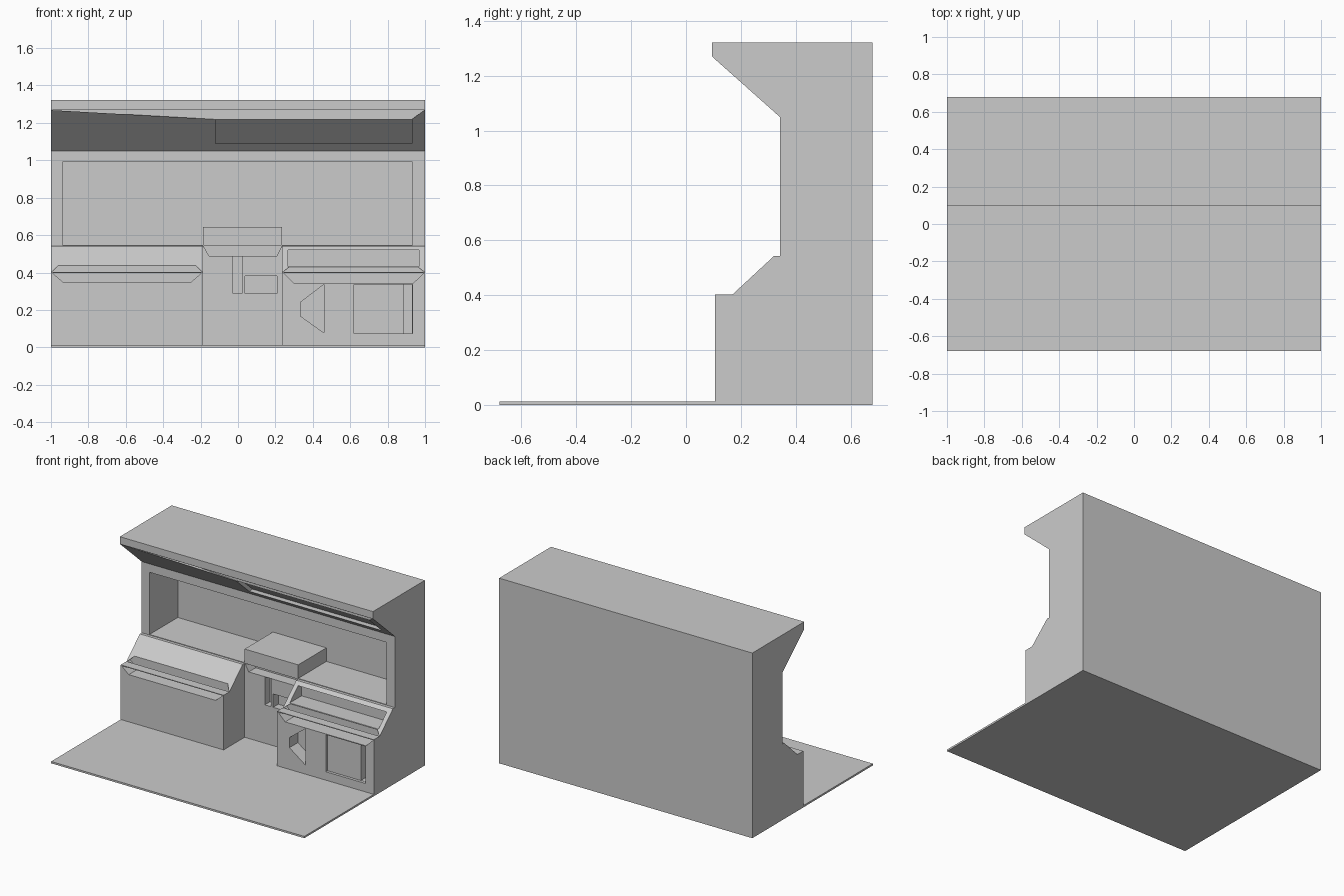
import bpy, bmesh
from mathutils import Vector

if "Cube" in bpy.data.objects:
    bpy.data.objects.remove(bpy.data.objects["Cube"])


def prism(name, pts, lo, hi, axis):
    """Extrude a 2D outline along x (pts = y,z) or along y (pts = x,z)."""
    def place(p, d):
        return (d, p[0], p[1]) if axis == 'x' else (p[0], d, p[1])
    bm = bmesh.new()
    a = [bm.verts.new(place(p, lo)) for p in pts]
    b = [bm.verts.new(place(p, hi)) for p in pts]
    bm.faces.new(a)
    bm.faces.new(b[::-1])
    n = len(pts)
    for i in range(n):
        j = (i + 1) % n
        bm.faces.new((a[i], b[i], b[j], a[j]))
    bmesh.ops.recalc_face_normals(bm, faces=bm.faces)
    me = bpy.data.meshes.new(name)
    bm.to_mesh(me)
    bm.free()
    ob = bpy.data.objects.new(name, me)
    bpy.context.collection.objects.link(ob)
    return ob


def box(name, x0, x1, y0, y1, z0, z1):
    return prism(name, [(x0, z0), (x1, z0), (x1, z1), (x0, z1)], y0, y1, 'y')


def cut(target, cutter):
    cutter.hide_render = True
    mod = target.modifiers.new('cut', 'BOOLEAN')
    mod.operation, mod.solver, mod.object = 'DIFFERENCE', 'EXACT', cutter
    bpy.context.view_layer.objects.active = target
    bpy.ops.object.modifier_apply(modifier=mod.name)
    bpy.data.objects.remove(cutter, do_unlink=True)


# Main wall unit: side profile swept across the full width
profile = [(0.105, 0), (0.105, 0.403), (0.17, 0.403), (0.32, 0.542), (0.342, 0.542),
           (0.342, 1.05), (0.095, 1.27), (0.095, 1.322), (0.68, 1.322), (0.68, 0)]
body = prism('wall_unit', profile, -1, 1, 'x')

# Window bay and knee space between the two consoles
cut(body, box('bay_cut', -0.938, 0.932, 0.25, 0.66, 0.546, 0.99))
cut(body, box('knee_cut', -0.187, 0.236, 0.05, 0.342, 0.013, 0.6))

# Console edge trays: six-sided notch with a thin ledge across it
for side, x0, x1, dz in (('left', -1, -0.187, 0), ('right', 0.236, 1, -0.007)):
    a, b = x0 + 0.003, x1 - 0.003
    hexa = [(a, 0.402), (a + 0.06, 0.35 + dz), (b - 0.06, 0.35 + dz), (b, 0.402),
            (b - 0.035, 0.437 + dz), (a + 0.035, 0.437 + dz)]
    cut(body, prism('tray_cut', hexa, 0.0, 0.207, 'y'))
    box(side + '_console_ledge', x0, x1, 0.105, 0.17, 0.398, 0.403)

# Recessed display in the right console slope
cut(body, box('display_cut', 0.267, 0.968, 0.15, 0.335, 0.433, 0.52))

# Right console front: angled niche, shallow door panel and deep side slot
niche = [(0.46, 0.337), (0.333, 0.24), (0.333, 0.168), (0.46, 0.077)]
cut(body, prism('niche_cut', niche, 0.05, 0.2, 'y'))
cut(body, box('door_cut', 0.62, 0.932, 0.05, 0.125, 0.073, 0.337))
cut(body, box('slot_cut', 0.885, 0.931, 0.06, 0.2, 0.075, 0.335))

# Knee panel openings
for x0, x1, z0, z1 in ((-0.027, 0.021, 0.287, 0.487), (0.038, 0.208, 0.287, 0.382)):
    cut(body, box('panel_cut', x0, x1, 0.2, 0.40, z0, z1))
lip = [(-0.184, 0.541), (-0.155, 0.488), (0.207, 0.488), (0.233, 0.541)]
cut(body, prism('lip_cut', lip, 0.2, 0.42, 'y'))

# Overhang: stepped front edge and inset panel in the sloping underside
edge = [(-0.995, 1.268), (-0.12, 1.219), (0.93, 1.219), (0.995, 1.268)]
cut(body, prism('edge_cut', edge, 0.05, 0.155, 'y'))
inset = [(0.12, 1.19), (0.297, 1.09), (0.337, 1.09), (0.190, 1.219), (0.12, 1.219)]
cut(body, prism('inset_cut', inset, -0.12, 0.93, 'x'))

# Floor slab and the raised equipment box in the bay
box('floor_slab', -1, 1, -0.68, 0.105, 0, 0.013)
box('equipment_box', -0.187, 0.236, 0.342, 0.66, 0.541, 0.643)
